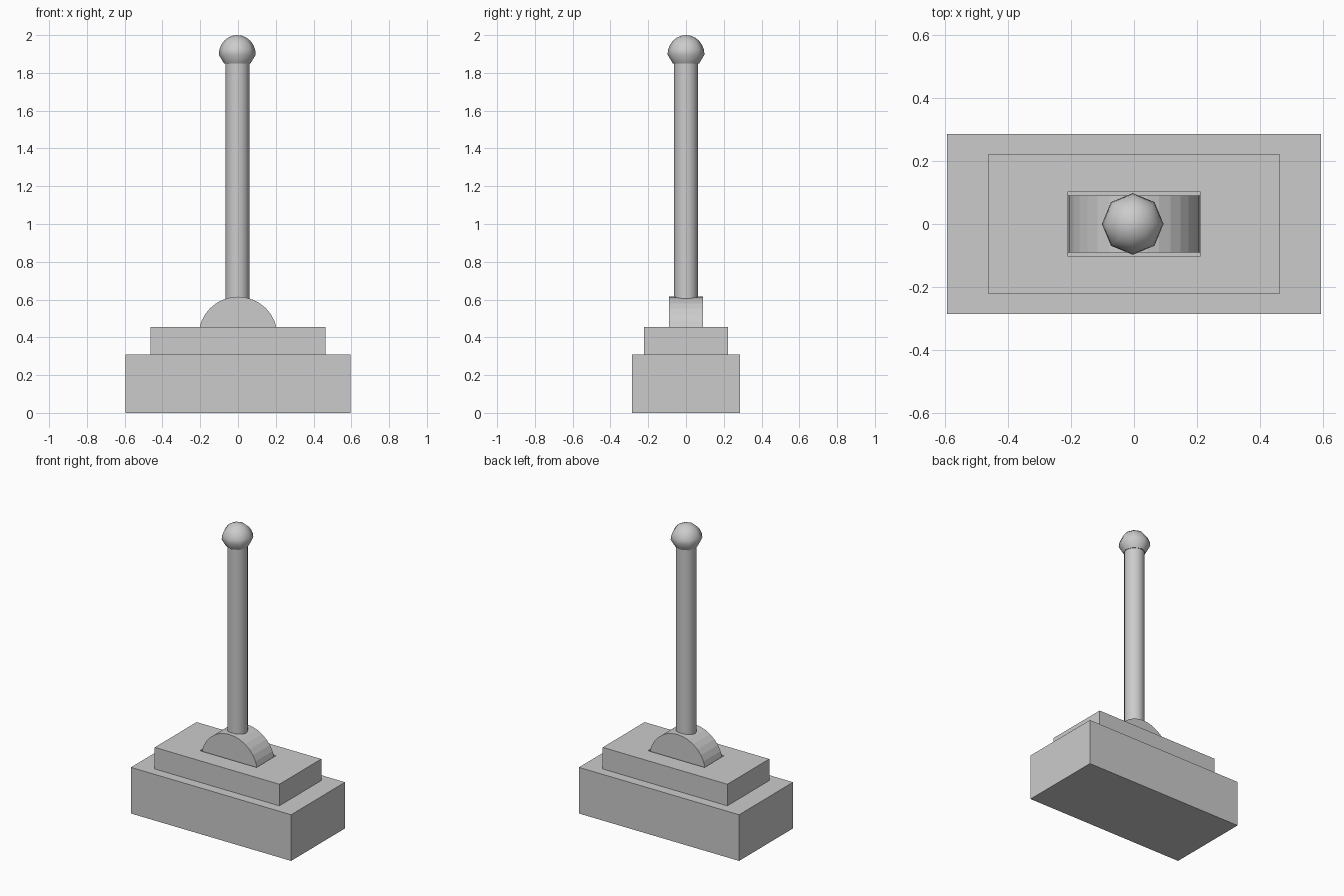
import bpy, bmesh, math

if "Cube" in bpy.data.objects:
    bpy.data.objects.remove(bpy.data.objects["Cube"])


def finish(name, bm, smooth=None):
    bmesh.ops.recalc_face_normals(bm, faces=bm.faces)
    me = bpy.data.meshes.new(name)
    bm.to_mesh(me)
    bm.free()
    ob = bpy.data.objects.new(name, me)
    bpy.context.collection.objects.link(ob)
    if smooth:
        bpy.ops.object.select_all(action='DESELECT')
        ob.select_set(True)
        bpy.context.view_layer.objects.active = ob
        bpy.ops.object.shade_smooth_by_angle(angle=math.radians(smooth))
    return ob


def box(name, hx, hy, z0, z1):
    bm = bmesh.new()
    bmesh.ops.create_cube(bm, size=1)
    for v in bm.verts:
        v.co = (v.co.x * 2 * hx, v.co.y * 2 * hy, z0 + (v.co.z + 0.5) * (z1 - z0))
    return finish(name, bm)


def lathe(name, profile, sides, x=0, smooth=50):
    bm = bmesh.new()
    vs = [bm.verts.new((r, 0, z)) for r, z in profile]
    es = [bm.edges.new(p) for p in zip(vs, vs[1:])]
    bmesh.ops.spin(bm, geom=vs + es, cent=(0, 0, 0), axis=(0, 0, 1),
                   angle=2 * math.pi, steps=sides, use_duplicate=False)
    bmesh.ops.remove_doubles(bm, verts=bm.verts, dist=1e-4)
    bmesh.ops.translate(bm, verts=bm.verts, vec=(x, 0, 0))
    return finish(name, bm, smooth)


# Stepped base
box("base_block", 0.595, 0.286, 0, 0.31)
plate = box("top_plate", 0.463, 0.222, 0.31, 0.455)

# Shallow slot in the plate around the pivot
cutter = box("slot_cutter", 0.21, 0.103, 0.405, 0.6)
cutter.hide_render = True
cutter.hide_set(True)
mod = plate.modifiers.new("slot", 'BOOLEAN')
mod.operation = 'DIFFERENCE'
mod.solver = 'EXACT'
mod.object = cutter

# Half-round pivot, faceted
R, ZC, N = 0.209, 0.406, 16
bm = bmesh.new()
face = bm.faces.new([bm.verts.new((R * math.cos(math.pi * i / N), -0.09,
                                   ZC + R * math.sin(math.pi * i / N)))
                     for i in range(N + 1)])
ext = bmesh.ops.extrude_face_region(bm, geom=[face], use_keep_orig=True)
bmesh.ops.translate(bm, vec=(0, 0.18, 0),
                    verts=[g for g in ext["geom"] if isinstance(g, bmesh.types.BMVert)])
finish("pivot", bm)

# Lever rod
lathe("lever_rod", [(0, 0.5), (0.063, 0.5), (0.063, 1.86), (0, 1.86)], 16, -0.003)

# Eight-sided knob: rounded top, tapered underside
dome = [(0.098 * math.cos(a), 1.897 + 0.103 * math.sin(a))
        for a in (math.pi / 2 * i / 6 for i in range(6))]
lathe("knob", [(0, 1.85), (0.07, 1.85)] + dome + [(0, 2.0)], 8, -0.004)
